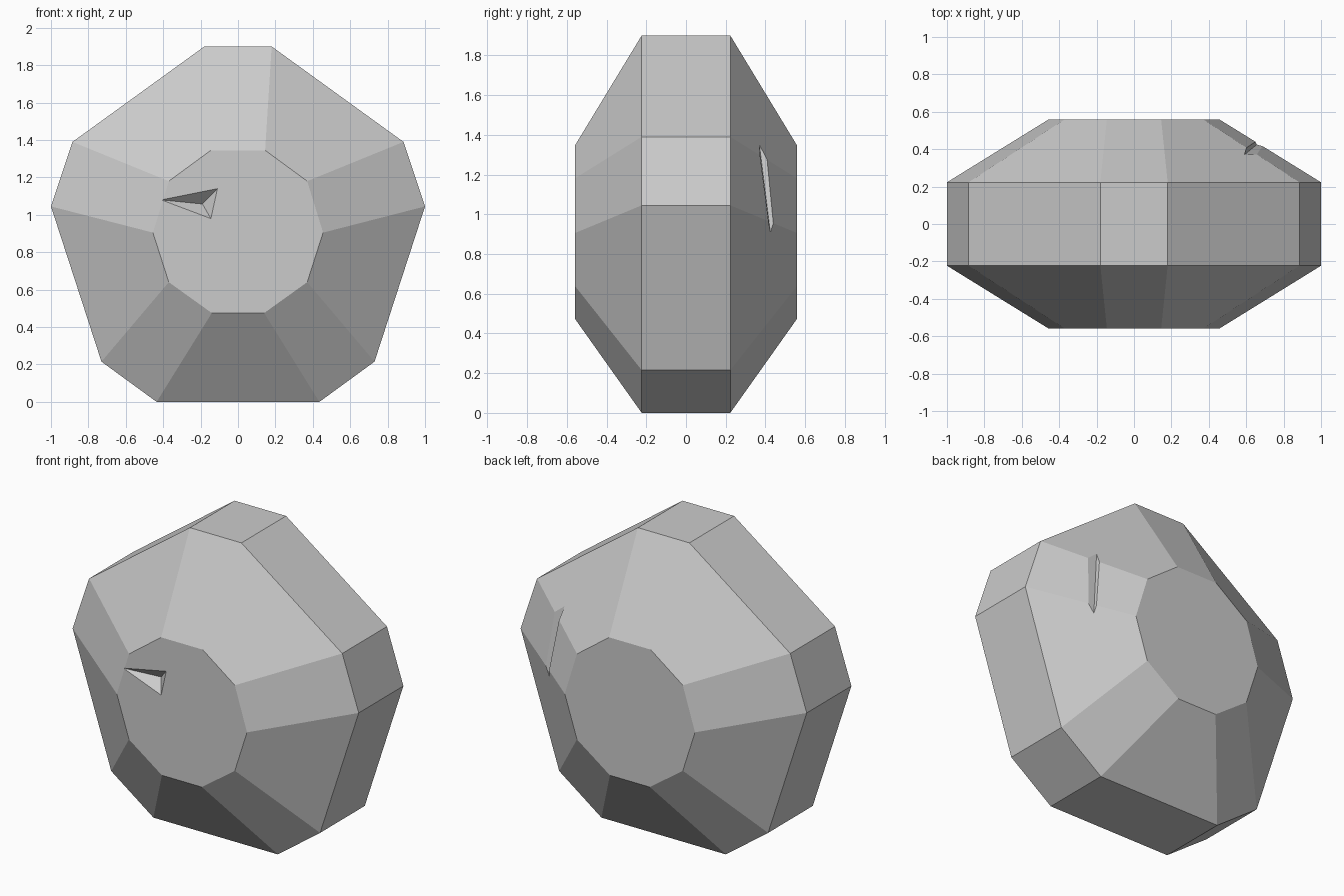
import bpy, bmesh
from mathutils import Vector

if "Cube" in bpy.data.objects:
    bpy.data.objects.remove(bpy.data.objects["Cube"], do_unlink=True)

grey = bpy.data.materials.new("stone_grey")
colour = (0.6, 0.6, 0.6, 1)
grey.diffuse_color = colour
grey.use_nodes = True
grey.node_tree.nodes["Principled BSDF"].inputs["Base Color"].default_value = colour


def add_object(name, bm):
    bmesh.ops.recalc_face_normals(bm, faces=bm.faces[:])
    mesh = bpy.data.meshes.new(name)
    bm.to_mesh(mesh)
    bm.free()
    mesh.materials.append(grey)
    obj = bpy.data.objects.new(name, mesh)
    bpy.context.collection.objects.link(obj)
    return obj


def mirrored(half):
    """Close a right-hand half outline by mirroring it in x."""
    return half + [(-x, z) for x, z in reversed(half)]


# Stone body: ten-sided rings, front to back
rim = mirrored([(0.18, 1.90), (0.885, 1.39), (1.0, 1.045), (0.73, 0.215), (0.435, 0)])
face = mirrored([(0.145, 1.345), (0.37, 1.18), (0.455, 0.905), (0.37, 0.64), (0.14, 0.475)])
bm = bmesh.new()
rings = [[bm.verts.new((x, y, z)) for x, z in outline]
         for outline, y in ((face, -0.56), (rim, -0.223), (rim, 0.223), (face, 0.56))]
for a, b in zip(rings, rings[1:]):
    for i in range(len(a)):
        j = (i + 1) % len(a)
        bm.faces.new((a[i], a[j], b[j], b[i]))
bm.faces.new(rings[0])
bm.faces.new(rings[-1])
stone = add_object("stone_body", bm)


def cut(name, points):
    """Carve the convex hull of the points out of the stone."""
    bm = bmesh.new()
    for p in points:
        bm.verts.new(p)
    bmesh.ops.convex_hull(bm, input=bm.verts[:])
    cutter = add_object(name, bm)
    cutter.hide_render = True
    cutter.hide_set(True)
    mod = stone.modifiers.new(name, "BOOLEAN")
    mod.operation = "DIFFERENCE"
    mod.solver = "EXACT"
    mod.object = cutter


# Three-sided chip in the front face
tip = Vector((-0.19, -0.495, 1.058))
chip = [Vector(p) for p in ((-0.41, -0.56, 1.08), (-0.11, -0.56, 1.14), (-0.145, -0.56, 0.98))]
cut("chip_cutter", [tip] + [tip + (p - tip) * 1.5 for p in chip])

# V-shaped scratch across the back bevel
ends = [Vector((0.587, 0.367, 1.37)), Vector((0.658, 0.426, 0.90))]
wings = [Vector((0, 0, 0)), Vector((0, 0.1, 0)), Vector((0.15, -0.01, 0))]
cut("scratch_cutter", [e + w for e in ends for w in wings])

# Apply the cuts and remove the cutters
bpy.context.view_layer.update()
graph = bpy.context.evaluated_depsgraph_get()
carved = bpy.data.meshes.new_from_object(stone.evaluated_get(graph))
cutters = [m.object for m in stone.modifiers]
stone.modifiers.clear()
stone.data = carved
carved.materials.clear()
carved.materials.append(grey)
for poly in carved.polygons:
    poly.material_index = 0
    poly.use_smooth = False
for c in cutters:
    bpy.data.objects.remove(c, do_unlink=True)
